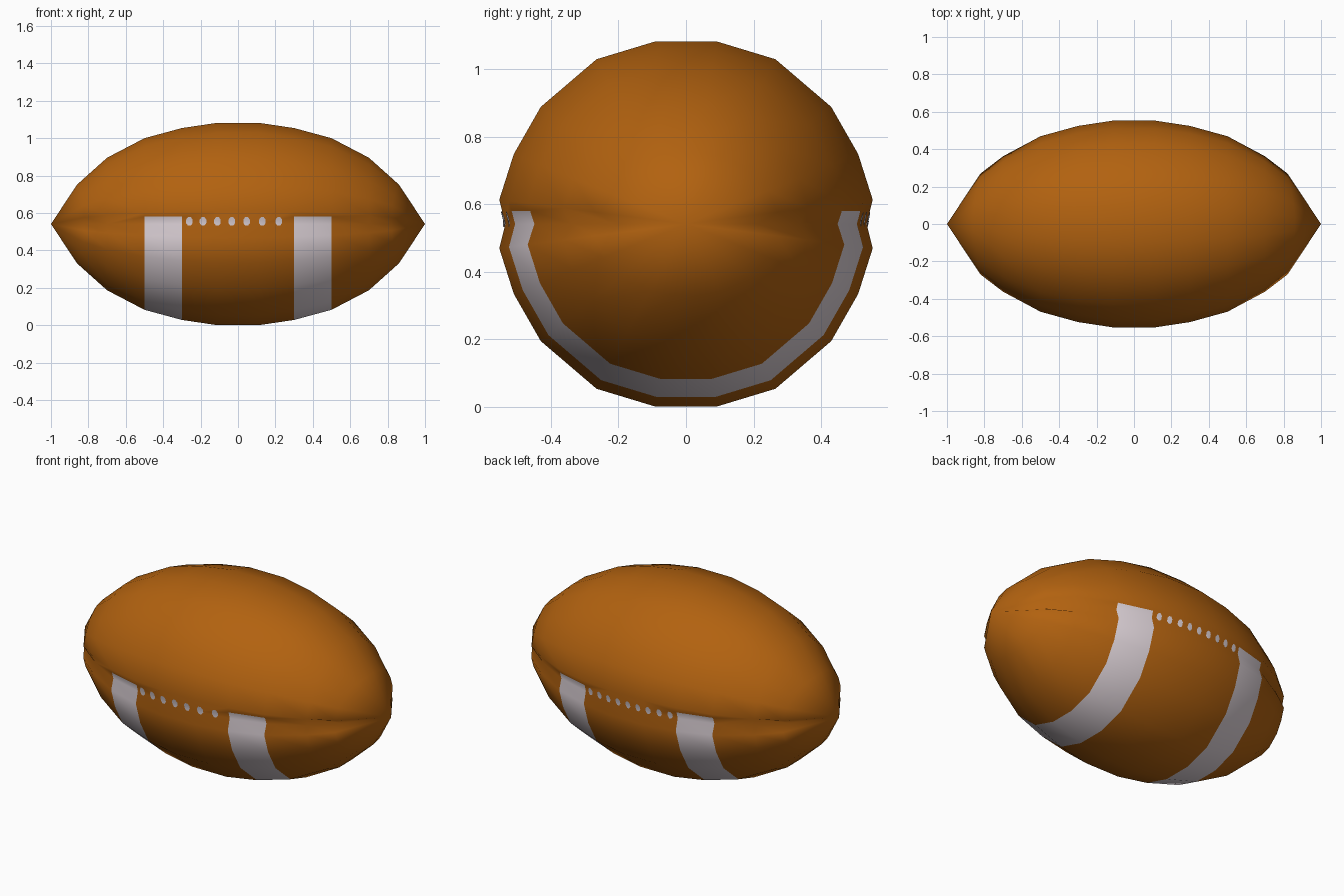
import bpy, bmesh, math
from mathutils import Vector
from mathutils.bvhtree import BVHTree

if "Cube" in bpy.data.objects:
    bpy.data.objects.remove(bpy.data.objects["Cube"])


def material(name, rgb):
    m = bpy.data.materials.new(name)
    m.diffuse_color = (*rgb, 1)
    m.use_nodes = True
    m.node_tree.nodes["Principled BSDF"].inputs["Base Color"].default_value = m.diffuse_color
    return m


leather = material("brown leather", (0.445, 0.122, 0.005))
white = material("off white", (0.73, 0.65, 0.69))


def finish(bm, name, mats):
    me = bpy.data.meshes.new(name)
    for f in bm.faces:
        f.smooth = True
    bm.to_mesh(me)
    ob = bpy.data.objects.new(name, me)
    bpy.context.collection.objects.link(ob)
    for m in mats:
        me.materials.append(m)
    return ob


ZC = 0.541    # height of the seam
# quarter cross-section (y, z) from the side seam to the top
QUARTER = [(0.553, 0), (0.553, 0.072), (0.51, 0.207), (0.43, 0.347), (0.265, 0.488), (0.09, 0.541)]
half = QUARTER + [(-y, z) for y, z in reversed(QUARTER)]
SECTION = half + [(y, -z) for y, z in reversed(half[1:-1])]
# rings along the length: x, scale, seam groove depth
RINGS = [(0.11, 1.0, 0.018), (0.3, 0.948, 0.018), (0.5, 0.848, 0.02), (0.7, 0.655, 0.025), (0.82, 0.49, 0.06)]

# ball body
bm = bmesh.new()


def ring(x, s, groove, side):
    verts = []
    for y, z in SECTION:
        k, xx = s, x
        if x > 0.8:    # end ring sits further out at top and bottom
            t = (z / 0.541) ** 2
            xx, k = x + 0.04 * t, s - 0.1 * t
        yy = y * k
        if z == 0:
            yy -= math.copysign(groove, y)
        verts.append(bm.verts.new((side * xx, yy, ZC + z * k)))
    return verts


loops = [ring(*r, -1) for r in reversed(RINGS)] + [ring(*r, 1) for r in RINGS]
n = len(SECTION)
for a, b in zip(loops, loops[1:]):
    for i in range(n):
        j = (i + 1) % n
        bm.faces.new((a[i], a[j], b[j], b[i]))
for loop, x in ((loops[0], -1), (loops[-1], 1)):
    tip = bm.verts.new((x, 0, ZC))
    for i in range(n):
        bm.faces.new((loop[i], loop[(i + 1) % n], tip))

# white stripes around the lower half
def in_band(f):
    return 0.3 < abs(f.calc_center_median().x) < 0.5


band = [f for f in bm.faces if in_band(f)]
edges = {e for f in band for e in f.edges}
verts = {v for f in band for v in f.verts}
bmesh.ops.bisect_plane(bm, geom=band + list(edges) + list(verts), dist=1e-5,
                       plane_co=(0, 0, 0.58), plane_no=(0, 0, 1))
bmesh.ops.recalc_face_normals(bm, faces=bm.faces)
for f in bm.faces:
    f.material_index = int(in_band(f) and f.calc_center_median().z < 0.58)
tree = BVHTree.FromBMesh(bm)
finish(bm, "ball_body", [leather, white])
bm.free()


# stitches laid on the seam, on both sides
def stitches(name, xs, rx, rz, side):
    bm = bmesh.new()
    for cx in xs:
        def point(dx, dz):
            o = Vector((cx + dx, side * 2, 0.555 + dz))
            hit = tree.ray_cast(o, Vector((0, -side, 0)))[0]
            return bm.verts.new(hit + Vector((0, side * 0.004, 0)))
        mid = point(0, 0)
        rim = [point(rx * math.cos(a), rz * math.sin(a))
               for a in (math.pi * (k + 0.5) / 4 for k in range(8))]
        for i in range(8):
            tri = (mid, rim[i], rim[(i + 1) % 8])
            bm.faces.new(tri if side < 0 else tri[::-1])
    finish(bm, name, [white])
    bm.free()


stitches("front_stitches", [-0.26, -0.187, -0.11, -0.033, 0.046, 0.13, 0.218], 0.019, 0.025, -1)
stitches("back_stitches", [0.26 - 0.065 * i for i in range(9)], 0.016, 0.023, 1)
